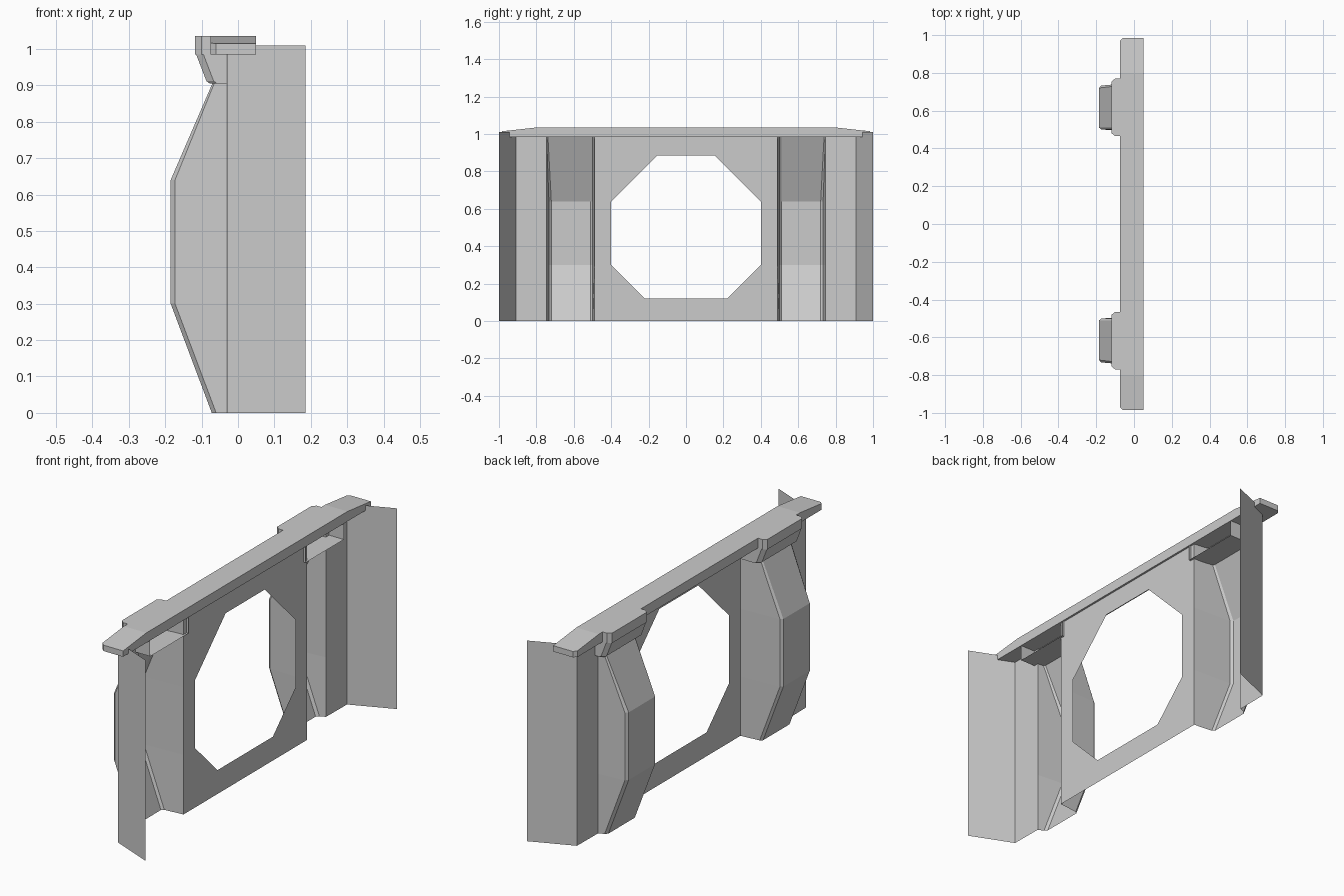
import bpy, bmesh

if "Cube" in bpy.data.objects:
    bpy.data.objects.remove(bpy.data.objects["Cube"])


def make(name, verts, faces):
    """Build the +y half of a part and mirror it across y = 0."""
    me = bpy.data.meshes.new(name)
    me.from_pydata(verts, [], faces)
    bm = bmesh.new()
    bm.from_mesh(me)
    bmesh.ops.remove_doubles(bm, verts=bm.verts, dist=0.0005)
    bmesh.ops.recalc_face_normals(bm, faces=bm.faces)
    bm.to_mesh(me)
    bm.free()
    ob = bpy.data.objects.new(name, me)
    bpy.context.collection.objects.link(ob)
    mod = ob.modifiers.new("mirror", 'MIRROR')
    mod.use_axis = (False, True, False)
    mod.use_clip = True
    return ob


def loft(rows):
    """Open skin through equal-length rows of points."""
    n = len(rows[0])
    verts = [p for r in rows for p in r]
    faces = [(j * n + i, j * n + i + 1, (j + 1) * n + i + 1, (j + 1) * n + i)
             for j in range(len(rows) - 1) for i in range(n - 1)]
    return verts, faces


WALL_X, TOP = 0.04, 0.985

# wall sheet with eight-sided opening
wall = [(0, 0), (0.22, 0), (0.49, 0), (0.49, 0.30), (0.49, 0.64), (0.49, TOP), (0.155, TOP), (0, TOP),
        (0, 0.12), (0.22, 0.12), (0.40, 0.30), (0.40, 0.64), (0.155, 0.885), (0, 0.885)]
make("wall_panel", [(WALL_X, y, z) for y, z in wall],
     [(0, 1, 9, 8), (1, 2, 3, 10, 9), (3, 4, 11, 10), (4, 5, 6, 12, 11), (6, 7, 13, 12)])

# angled pillars with bevelled edges, and the flat strip outside them
rows = []
for z, xf, yo in ((0, -0.072, 0.72), (0.30, -0.185, 0.72), (0.64, -0.185, 0.72), (TOP, -0.036, 0.738)):
    xb = min(xf + 0.012, -0.033)
    rows.append([(x, y, z) for x, y in (
        (-0.03, 0.91), (-0.032, 0.745), (xb, min(yo + 0.013, 0.745)), (xf, yo),
        (xf, 0.51), (xb, 0.50), (WALL_X, 0.49))])
make("pillar", *loft(rows))

# splayed end wings
make("end_wing", *loft([[(-0.03, 0.91, z), (0.185, 1.0, z)] for z in (0, 1.01)]))

# open trays under the cap bumps
rows = []
for z, xb in ((0.905, -0.078), (0.912, -0.087), (TOP, -0.115)):
    rows.append([(x, y, z) for x, y in (
        (0.05, 0.465), (xb + 0.02, 0.465), (xb, 0.48), (xb, 0.755), (xb + 0.02, 0.77), (0.05, 0.77))])
verts, faces = loft(rows)
make("tray", verts, faces + [tuple(range(6))])

# top cap: bumped middle and tapered ends
middle = [(0.05, 0), (0.05, 0.80), (-0.075, 0.80), (-0.075, 0.77), (-0.10, 0.77), (-0.118, 0.755),
          (-0.118, 0.48), (-0.10, 0.465), (-0.075, 0.465), (-0.075, 0)]
end = [(0.05, 0.80), (0.05, 0.985), (-0.06, 0.985), (-0.075, 0.97), (-0.075, 0.80)]
verts, faces = [], []
for outline in (middle, end):
    b, n = len(verts), len(outline)
    verts += [(x, y, TOP) for x, y in outline]
    verts += [(x, y, 1.035 - max(0, y - 0.80) * 0.11) for x, y in outline]
    faces += [tuple(range(b, b + n)), tuple(range(b + n, b + 2 * n))]
    for i in range(n):
        j = (i + 1) % n
        # skip the inner joins at y = 0 and y = 0.8
        if outline[i][1] == outline[j][1] and outline[i][1] in (0, 0.80):
            continue
        faces.append((b + i, b + j, b + n + j, b + n + i))
make("top_cap", verts, faces)
